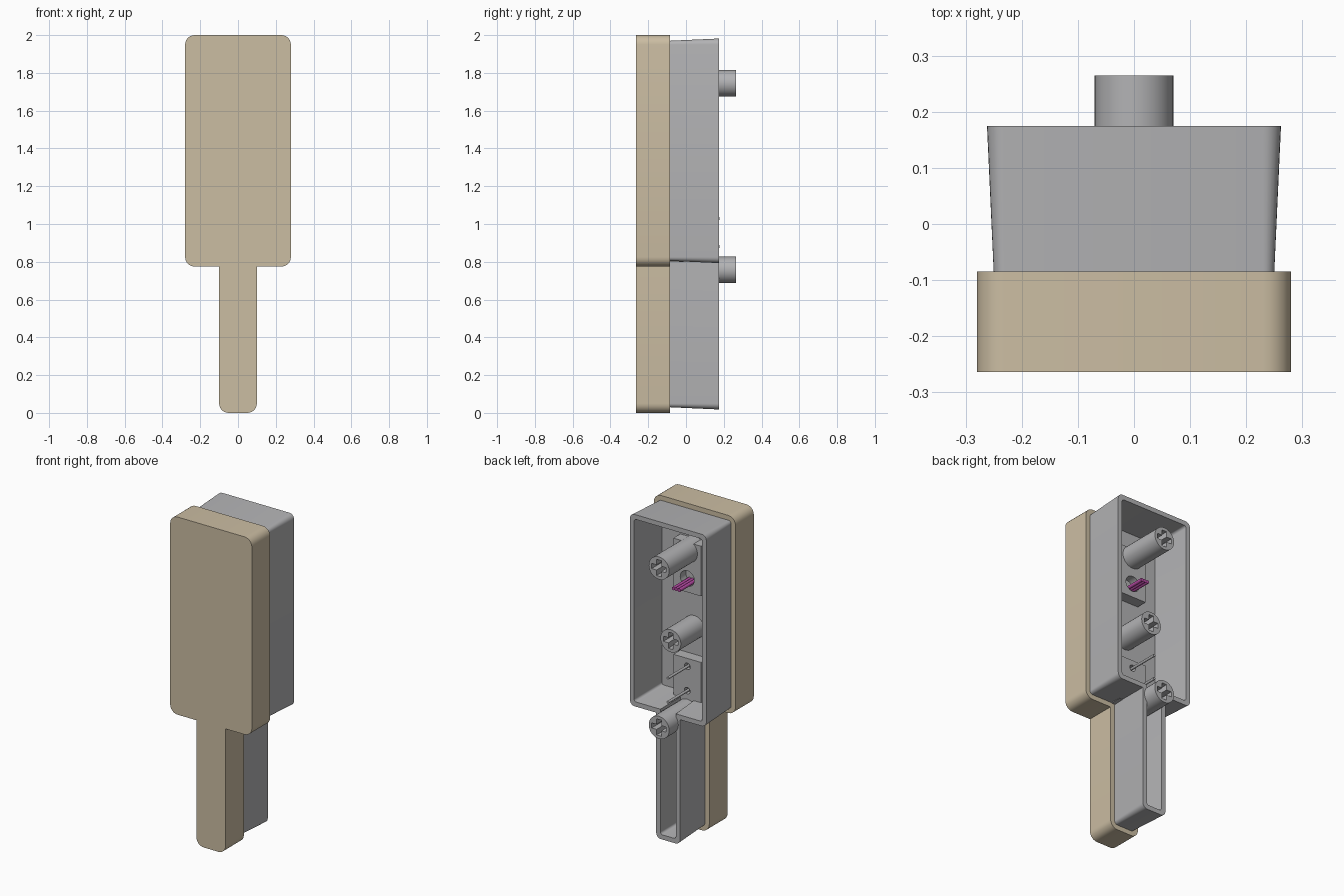
import bpy, bmesh, math
from mathutils import Matrix, Vector

cube = bpy.data.objects.get("Cube")
if cube:
    bpy.data.objects.remove(cube, do_unlink=True)


def material(name, color):
    m = bpy.data.materials.new(name)
    m.use_nodes = True
    m.diffuse_color = (*color, 1)
    m.node_tree.nodes["Principled BSDF"].inputs["Base Color"].default_value = (*color, 1)
    return m


TAN = material("tan", (0.60, 0.51, 0.365))
GREY = material("grey", (0.45, 0.45, 0.46))
MAGENTA = material("magenta", (0.48, 0.07, 0.38))


def finish(name, bm, mat):
    bmesh.ops.recalc_face_normals(bm, faces=bm.faces)
    mesh = bpy.data.meshes.new(name)
    bm.to_mesh(mesh)
    bm.free()
    mesh.materials.append(mat)
    ob = bpy.data.objects.new(name, mesh)
    bpy.context.collection.objects.link(ob)
    return ob


def activate(ob):
    bpy.ops.object.select_all(action="DESELECT")
    ob.select_set(True)
    bpy.context.view_layer.objects.active = ob


def smooth(ob):
    activate(ob)
    bpy.ops.object.shade_smooth_by_angle(angle=math.radians(30))


def outline(e):
    """Paddle outline inset by e, as (x, z) points."""
    r = max(0.05 - e, 0.015)
    wide, narrow, step, top = 0.28 - e, 0.1 - e, 0.775 + e, 2 - e

    def corner(cx, cz, start):
        angles = [math.radians(start + 15 * i) for i in range(7)]
        return [(cx + r * math.cos(a), cz + r * math.sin(a)) for a in angles]

    half = corner(narrow - r, e + r, -90) + [(narrow, step)]
    half += corner(wide - r, step + r, -90) + corner(wide - r, top - r, 0)
    return half + [(-x, z) for x, z in reversed(half)]


def loft(name, rings, mat, cap_start):
    """Skin successive (inset, y) rings; the last one is always closed."""
    bm = bmesh.new()
    loops = [[bm.verts.new((x, y, z)) for x, z in outline(e)] for e, y in rings]
    for a, b in zip(loops, loops[1:]):
        for i in range(len(a)):
            j = (i + 1) % len(a)
            bm.faces.new((a[i], a[j], b[j], b[i]))
    bm.faces.new(loops[-1])
    if cap_start:
        bm.faces.new(loops[0])
    ob = finish(name, bm, mat)
    smooth(ob)
    return ob


def rod(name, x, z, r, y0, y1, mat, sides=32):
    bm = bmesh.new()
    place = Matrix.Translation((x, (y0 + y1) / 2, z)) @ Matrix.Rotation(math.pi / 2, 4, "X")
    bmesh.ops.create_cone(bm, cap_ends=True, segments=sides, radius1=r, radius2=r,
                          depth=y1 - y0, matrix=place)
    return finish(name, bm, mat)


def box(name, lo, hi, mat):
    bm = bmesh.new()
    lo, hi = Vector(lo), Vector(hi)
    bmesh.ops.create_cube(bm, size=1, matrix=Matrix.Translation((lo + hi) / 2)
                          @ Matrix.Diagonal((*(hi - lo), 1)))
    return finish(name, bm, mat)


def cut(ob, cutter):
    activate(ob)
    mod = ob.modifiers.new("cut", "BOOLEAN")
    mod.operation = "DIFFERENCE"
    mod.solver = "EXACT"
    mod.object = cutter
    bpy.ops.object.modifier_apply(modifier=mod.name)
    bpy.data.objects.remove(cutter, do_unlink=True)


# Front cap and hollow housing open at the back
FLOOR = -0.08
loft("front_cap", [(0, -0.264), (0, -0.085)], TAN, True)
loft("housing", [(0.03, -0.086), (0.018, 0.175), (0.047, 0.175), (0.058, FLOOR)], GREY, False)

# Mounting posts with cross-shaped sockets
for name, z, tip in (("upper_post", 1.745, 0.265), ("middle_post", 1.25, 0.15),
                     ("lower_post", 0.757, 0.265)):
    post = rod(name, 0, z, 0.07, FLOOR - 0.002, tip, GREY)
    for w, h in ((0.05, 0.016), (0.016, 0.05)):
        cut(post, box("socket_cutter", (-w, tip - 0.1, z - h), (w, tip + 0.05, z + h), GREY))
    smooth(post)

# Raised pads on the housing floor, with round holes
PAD = -0.012
upper_pad = box("upper_pad", (-0.095, FLOOR - 0.002, 1.49), (0.095, PAD, 1.80), GREY)
cut(upper_pad, rod("hole_cutter", 0, 1.575, 0.048, PAD - 0.055, PAD + 0.05, GREY))
smooth(upper_pad)
lower_pad = box("lower_pad", (-0.095, FLOOR - 0.002, 0.80), (0.095, PAD, 1.08), GREY)

# Thin contact pins standing in the lower pad
for name, z in (("upper_pin", 1.03), ("lower_pin", 0.88)):
    cut(lower_pad, rod("hole_cutter", 0, z, 0.02, PAD - 0.03, PAD + 0.05, GREY))
    smooth(rod(name, 0, z, 0.008, PAD - 0.032, 0.178, GREY, 16))
smooth(lower_pad)

# Ribbon of coloured strands leaving the upper pad
for i in range(3):
    smooth(rod(f"strand_{i + 1}", (i - 1) * 0.02, 1.548, 0.0105, -0.065, 0.095, MAGENTA, 16))
